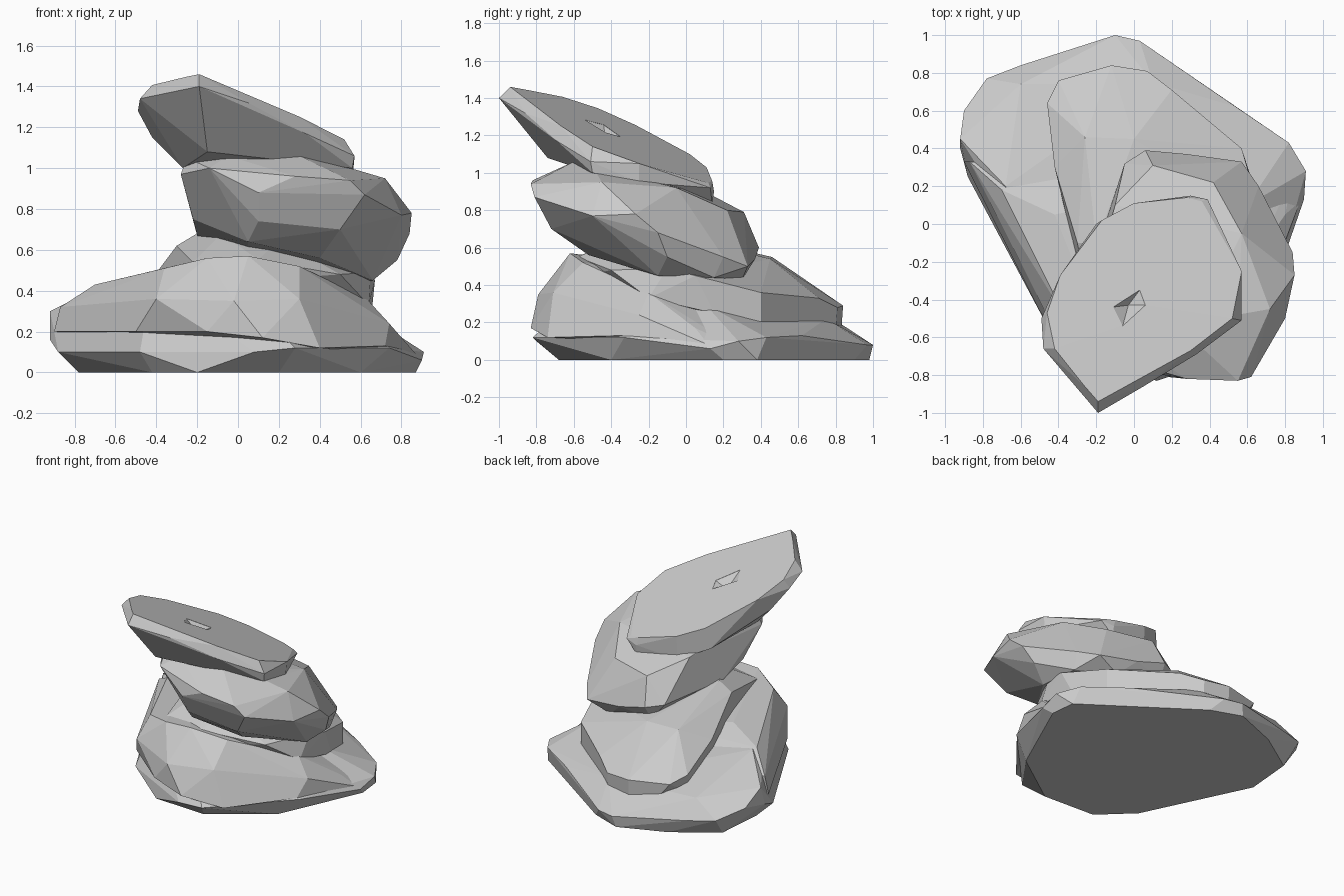
import bpy, bmesh
from math import radians


def rock(name, *rings):
    """Faceted boulder: convex skin around a few rough rings of points."""
    bm = bmesh.new()
    for ring in rings:
        for p in ring:
            bm.verts.new(p)
    bmesh.ops.convex_hull(bm, input=bm.verts[:])
    loose = [v for v in bm.verts if not v.link_faces]
    bmesh.ops.delete(bm, geom=loose, context='VERTS')
    bmesh.ops.dissolve_limit(bm, angle_limit=radians(4), verts=bm.verts[:], edges=bm.edges[:])
    bmesh.ops.recalc_face_normals(bm, faces=bm.faces[:])
    me = bpy.data.meshes.new(name)
    bm.to_mesh(me)
    bm.free()
    ob = bpy.data.objects.new(name, me)
    bpy.context.collection.objects.link(ob)
    return ob


def flat(outline, z):
    return [(x, y, z) for x, y in outline]


# Wide base slab, flat underneath
rock("base_slab",
     flat([(-.78, .3), (-.75, .65), (-.45, .85), (-.12, .98), (.1, .9), (.85, .38),
           (.87, .2), (.6, -.4), (.2, -.68), (-.2, -.66), (-.42, -.45)], 0),
     [(-.92, .4, .16), (-.9, .6, .2), (-.78, .77, .14), (-.6, .84, .12), (-.1, 1, .08),
      (.03, .97, .08), (.54, .62, .13), (.82, .43, .12), (.91, .28, .1), (.9, .13, .06),
      (.74, -.33, .12), (.28, -.82, .12), (.08, -.8, .1), (-.48, -.5, .1), (-.88, .25, .1)],
     [(-.92, .45, .3), (-.68, .2, .42), (-.42, -.35, .45), (0, -.5, .4),
      (.6, .1, .3), (.1, .75, .22), (-.6, .74, .25)])

# Raised boulder at the front of the base, tailing off to both sides
rock("front_boulder",
     [(-.9, .33, .2), (-.5, -.46, .2), (-.15, -.75, .2), (.12, -.83, .17), (.4, -.74, .12),
      (.72, -.35, .13), (.88, .12, .08), (.84, .25, .08)],
     [(-.87, .33, .32), (-.4, -.6, .36), (-.02, -.79, .35), (.3, -.71, .36),
      (.74, -.25, .24), (.8, .05, .17)],
     [(-.7, .18, .43), (-.36, -.5, .51), (-.15, -.62, .56), (.05, -.62, .57),
      (.3, -.55, .52), (.63, -.2, .36), (-.42, .05, .49), (.3, .2, .4)])

# Tilted slab running down towards the back
rock("lower_slab",
     [(-.44, .6, .2), (-.3, .78, .17), (-.12, .83, .15), (.07, .8, .15), (.57, .4, .18),
      (.65, .15, .25), (.64, -.2, .33), (.1, -.55, .45), (-.3, -.2, .4)],
     [(-.46, .64, .34), (-.4, .76, .3), (-.12, .84, .29), (.07, .81, .28), (.2, .71, .33),
      (.57, .4, .36), (.67, .05, .45), (-.42, .3, .46)],
     [(-.26, .46, .55), (0, .45, .54), (-.3, -.1, .62), (-.2, -.1, .68), (-.08, -.3, .68),
      (.2, -.35, .65), (.65, -.1, .49), (-.22, -.52, .54), (.1, -.58, .55), (.5, -.4, .48)])

# Thick middle boulder leaning forward
rock("middle_boulder",
     [(-.2, -.15, .67), (.05, -.6, .64), (.4, -.52, .56), (.66, -.15, .45), (.64, .15, .44),
      (.4, .3, .43), (.05, .33, .5)],
     [(-.05, .32, .62), (.06, .39, .6), (.28, .37, .54), (.57, .33, .5), (.66, .2, .55),
      (.78, -.1, .55), (.84, -.15, .68), (.85, -.27, .78), (.8, -.5, .77), (.5, -.72, .7),
      (.1, -.72, .74), (.62, -.81, .87), (.1, -.79, .88), (-.22, -.35, .75)],
     [(-.28, -.48, .97), (-.14, -.7, 1), (.28, -.82, .96), (.55, -.83, .94), (.72, -.45, .95),
      (.57, -.05, .92), (.42, .22, .8), (.1, .31, .79), (-.1, .1, .9)],
     [(-.25, -.45, 1.05), (-.05, -.6, 1.06), (.3, -.6, 1.06), (.55, -.48, 1)])

# Cap stone with a planar sloping top
top = [(-.19, -.94), (.3, -.67), (.52, -.5), (.54, -.26), (.36, .12), (.28, .14), (0, .11),
       (-.17, .02), (-.39, -.27), (-.46, -.47), (-.42, -.66), (-.26, -.86)]


def slope(x, y):
    return 1.07 - .22 * x - .37 * y


cap = rock("cap_stone",
           [(x, y, slope(x, y)) for x, y in top],
           [(-.19, -1, 1.4), (.05, -.86, 1.32), (.33, -.69, 1.17), (.57, -.51, 1.06),
            (.57, -.25, 1.05), (.39, .13, .92), (.3, .15, .9), (-.49, -.5, 1.28),
            (-.48, -.66, 1.34), (-.31, -.86, 1.37)],
           [(-.27, -.45, 1), (-.15, -.74, 1.08), (.3, -.55, 1.03), (.56, -.5, 1),
            (.56, -.25, .95), (.3, .14, .83), (0, .1, .86), (-.2, 0, .95), (-.42, -.38, 1.15)])

# Small chipped pit in the cap
chip = [(-.11, -.44), (.03, -.35), (.06, -.43), (-.06, -.54)]
cutter = rock("pit_cutter",
              [(x, y, slope(x, y) + .05) for x, y in chip],
              [(x, y, slope(x, y) - .001) for x, y in chip],
              [(-.03, -.43, slope(-.03, -.43) - .06)])
cutter.hide_render = True
mod = cap.modifiers.new("pit", 'BOOLEAN')
mod.operation = 'DIFFERENCE'
mod.object = cutter
bpy.context.view_layer.objects.active = cap
bpy.ops.object.modifier_apply(modifier=mod.name)
bpy.data.objects.remove(cutter)
